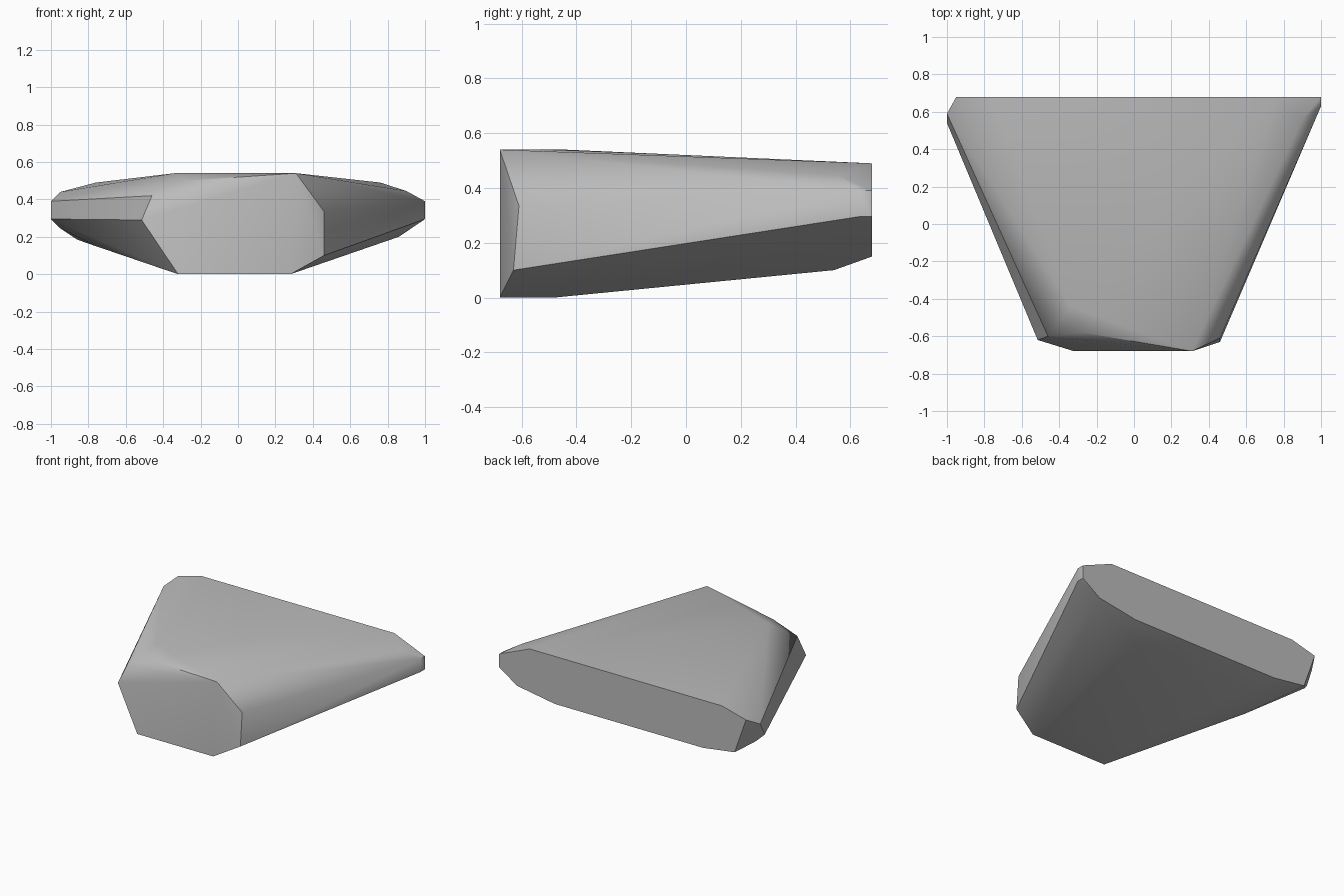
import bpy
import bmesh
from math import radians

default_cube = bpy.data.objects.get("Cube")
if default_cube:
    bpy.data.objects.remove(default_cube, do_unlink=True)


def make_material(name, colour):
    material = bpy.data.materials.new(name)
    material.use_nodes = True
    material.diffuse_color = colour
    shader = material.node_tree.nodes["Principled BSDF"]
    shader.inputs["Base Color"].default_value = colour
    shader.inputs["Roughness"].default_value = 0.9
    return material


def hull_object(name, corners, material, crease_angle):
    """Wrap a convex faceted solid around the given corners."""
    bm = bmesh.new()
    for corner in corners:
        bm.verts.new(corner)
    hull = bmesh.ops.convex_hull(bm, input=bm.verts)
    unused = set(hull["geom_interior"]) | set(hull["geom_unused"])
    loose = [v for v in unused if isinstance(v, bmesh.types.BMVert)]
    bmesh.ops.delete(bm, geom=loose, context="VERTS")
    bmesh.ops.dissolve_limit(bm, angle_limit=radians(1),
                             verts=bm.verts, edges=bm.edges)
    bmesh.ops.recalc_face_normals(bm, faces=bm.faces)

    mesh = bpy.data.meshes.new(name)
    bm.to_mesh(mesh)
    bm.free()
    mesh.materials.append(material)
    obj = bpy.data.objects.new(name, mesh)
    bpy.context.collection.objects.link(obj)

    bpy.ops.object.select_all(action="DESELECT")
    obj.select_set(True)
    bpy.context.view_layer.objects.active = obj
    bpy.ops.object.shade_smooth_by_angle(angle=crease_angle)
    return obj


# Narrow front end: rim of the broken face
front_rim = [
    (-.32, -.68, 0), (.28, -.68, 0), (.46, -.63, .1), (.46, -.61, .335),
    (.31, -.68, .54), (-.28, -.58, .5), (-.46, -.6, .42), (-.515, -.62, .29),
]

# Wide flat back: outline in x and z
back_y = .68
back_outline = [
    (1, .295), (1, .39), (.76, .49), (-.76, .49), (-.95, .44),
    (-.86, .185), (-.61, .15), (.56, .15), (.86, .2),
]
back_rim = [(x, back_y, z) for x, z in back_outline]

# Chipped side tips
side_tips = [
    (1, .63, .295), (1, .63, .39), (.9, .56, .445),
    (-1, .59, .39), (-1, .54, .295), (-.95, .575, .245),
]

# Slight swells of the top and the underside
top_swell = [(-.34, -.44, .54)]
underside_swell = [
    (-.3, -.48, 0), (.2, -.48, 0), (-.76, .2, .15),
    (-.5, .54, .1), (.45, .54, .1),
]

stone_grey = make_material("stone grey", (.5, .5, .5, 1))
hull_object("rock",
            front_rim + back_rim + side_tips + top_swell + underside_swell,
            stone_grey, radians(30))
